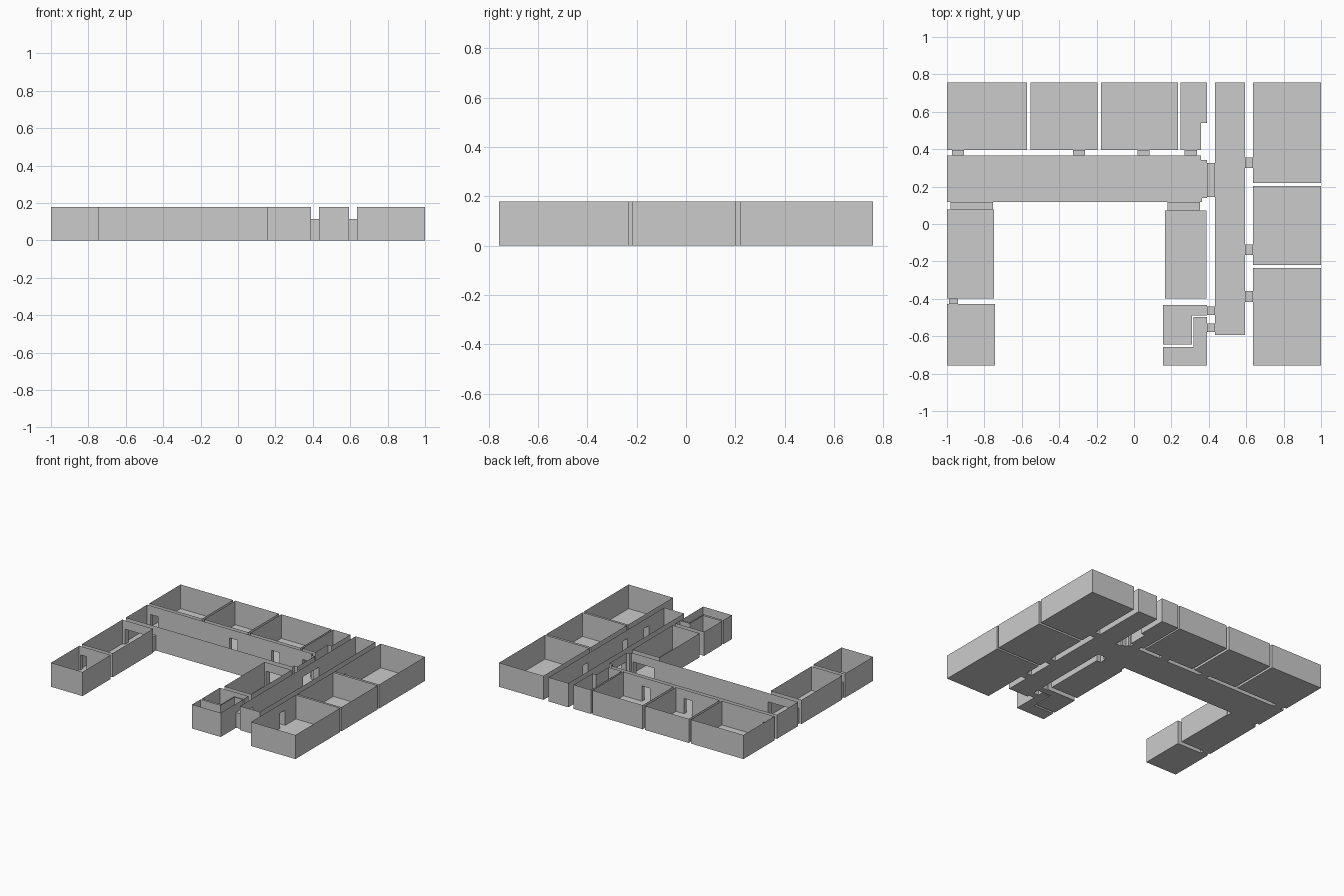
import bpy

if "Cube" in bpy.data.objects:
    bpy.data.objects.remove(bpy.data.objects["Cube"])

WALL_H, DOOR_H = 0.178, 0.113
TOP, BOT = 0.757, -0.757


def rect(x0, y0, x1, y1):
    return [(x0, y0), (x1, y0), (x1, y1), (x0, y1)]


def make_object(name, quads):
    verts, index, faces = [], {}, []
    for q in quads:
        face = []
        for p in q:
            key = tuple(round(c, 4) for c in p)
            if key not in index:
                index[key] = len(verts)
                verts.append(key)
            face.append(index[key])
        faces.append(face)
    mesh = bpy.data.meshes.new(name)
    mesh.from_pydata(verts, [], faces)
    mesh.update()
    obj = bpy.data.objects.new(name, mesh)
    bpy.context.collection.objects.link(obj)


def panel(a, b, z0, z1):
    return [(*a, z0), (*b, z0), (*b, z1), (*a, z1)]


# Room outlines, counter-clockwise
rooms = {
    "back_room_1": rect(-1, 0.396, -0.571, TOP),
    "back_room_2": rect(-0.553, 0.396, -0.195, TOP),
    "back_room_3": rect(-0.176, 0.396, 0.236, TOP),
    "back_closet": [(0.249, 0.396), (0.357, 0.396), (0.357, 0.54),
                    (0.389, 0.54), (0.389, TOP), (0.249, TOP)],
    "long_corridor": [(-1, 0.117), (0.363, 0.117), (0.363, 0.14), (0.389, 0.14),
                      (0.389, 0.343), (0.357, 0.343), (0.357, 0.366), (-1, 0.366)],
    "cross_corridor": rect(0.432, -0.594, 0.594, TOP),
    "right_room_back": rect(0.637, 0.22, 1, TOP),
    "right_room_middle": rect(0.637, -0.219, 1, 0.203),
    "right_room_front": rect(0.637, BOT, 1, -0.234),
    "left_room": rect(-1, -0.397, -0.748, 0.077),
    "left_front_room": rect(-1, BOT, -0.743, -0.428),
    "middle_room": rect(0.166, -0.397, 0.387, 0.073),
    "small_room_back": [(0.155, -0.643), (0.311, -0.643), (0.311, -0.488),
                        (0.389, -0.488), (0.389, -0.433), (0.155, -0.433)],
    "small_room_front": [(0.155, BOT), (0.389, BOT), (0.389, -0.497),
                         (0.319, -0.497), (0.319, -0.658), (0.155, -0.658)],
}

# Doorways: axis they run along, x0, y0, x1, y1
doors = [("y", x0, 0.366, x1, 0.396) for x0, x1 in
         ((-0.974, -0.909), (-0.326, -0.262), (0.019, 0.083), (0.27, 0.336))]
doors += [("y", -0.98, 0.077, -0.754, 0.117), ("y", 0.18, 0.073, 0.353, 0.117),
          ("y", -0.99, -0.428, -0.94, -0.397)]
doors += [("x", 0.594, y0, 0.637, y1) for y0, y1 in
          ((0.299, 0.355), (-0.166, -0.11), (-0.417, -0.358))]
doors += [("x", 0.389, y0, 0.432, y1) for y0, y1 in
          ((0.144, 0.327), (-0.487, -0.441), (-0.578, -0.532))]


def openings(a, b):
    """Door spans lying on wall a-b, along the wall's running axis."""
    run = 0 if a[1] == b[1] else 1
    lo, hi = sorted((a[run], b[run]))
    spans = []
    for axis, x0, y0, x1, y1 in doors:
        s, e = ((x0, x1), (y0, y1))[run]
        faces = ((x0, x1), (y0, y1))[1 - run]
        if axis == "yx"[run] and a[1 - run] in faces and lo <= s and e <= hi:
            spans.append((s, e))
    return run, spans


# Rooms: floor plus thin open-topped walls with door holes
for name, pts in rooms.items():
    quads = [[(*p, 0) for p in pts]]
    for a, b in zip(pts, pts[1:] + pts[:1]):
        run, spans = openings(a, b)
        forward = b[run] > a[run]

        def at(t):
            return (t, a[1]) if run == 0 else (a[0], t)
        cur = a
        for s, e in sorted(spans, reverse=not forward):
            s, e = (s, e) if forward else (e, s)
            quads.append(panel(cur, at(s), 0, WALL_H))
            quads.append(panel(at(s), at(e), DOOR_H, WALL_H))
            cur = at(e)
        quads.append(panel(cur, b, 0, WALL_H))
    make_object(name, quads)

# Door passages: floor, lintel and two jambs, open at both ends
for i, (axis, *r) in enumerate(doors):
    p = rect(*r)
    sides = [(0, 1), (2, 3)] if axis == "x" else [(1, 2), (3, 0)]
    quads = [[(*c, 0) for c in p], [(*c, DOOR_H) for c in p]]
    quads += [panel(p[m], p[n], 0, DOOR_H) for m, n in sides]
    make_object(f"door_passage_{i + 1}", quads)
